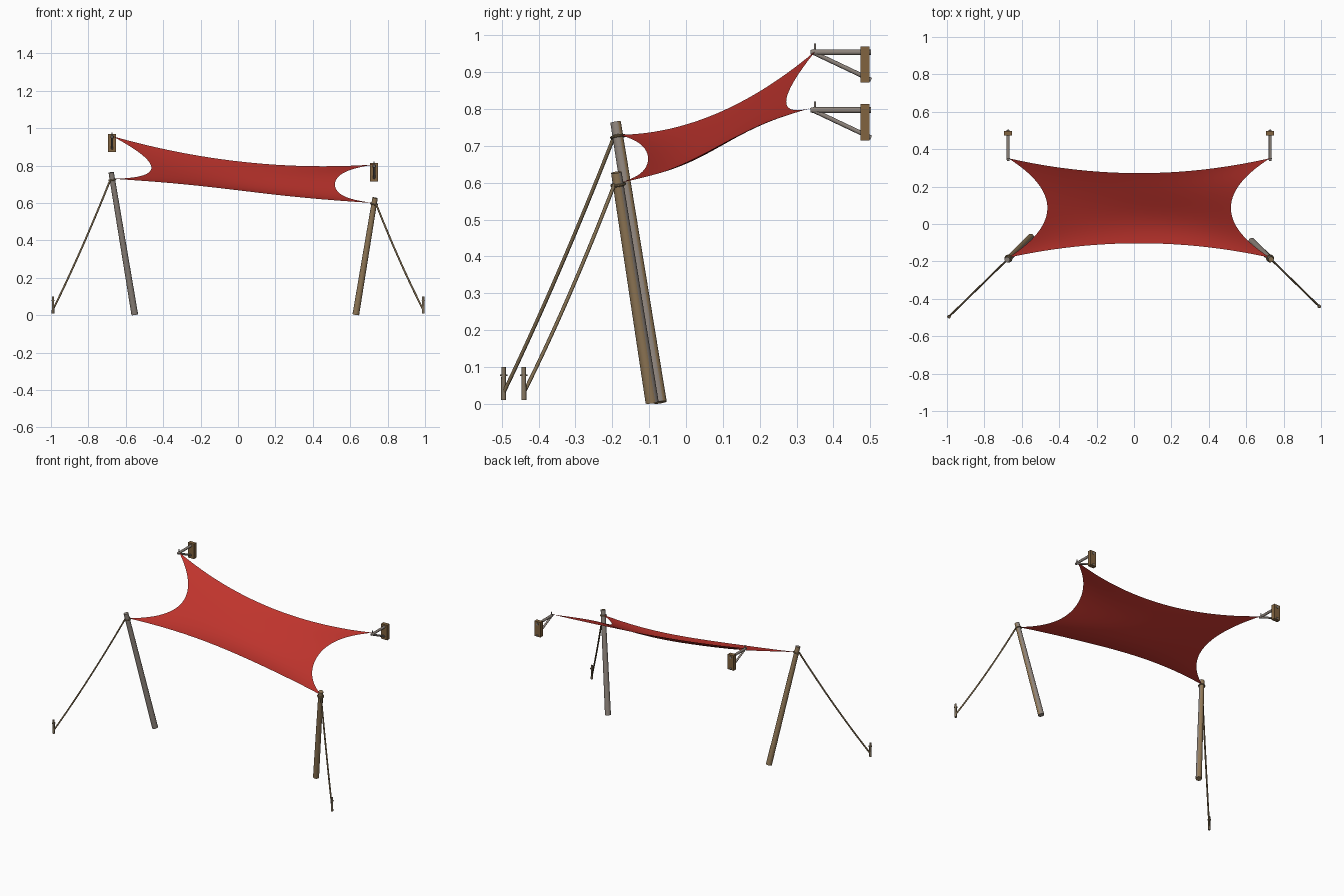
import bpy, bmesh, math
from mathutils import Vector

cube = bpy.data.objects.get("Cube")
if cube:
    bpy.data.objects.remove(cube, do_unlink=True)


def material(name, rgb):
    m = bpy.data.materials.new(name)
    m.use_nodes = True
    m.diffuse_color = (*rgb, 1)
    bsdf = next(n for n in m.node_tree.nodes if n.type == 'BSDF_PRINCIPLED')
    bsdf.inputs["Base Color"].default_value = (*rgb, 1)
    return m


RED = material("red_fabric", (0.52, 0.034, 0.026))
STEEL = material("grey_steel", (0.27, 0.23, 0.20))
WOOD = material("tan_wood", (0.30, 0.20, 0.10))
BROWN = material("brown_plate", (0.22, 0.125, 0.05))
ROPE = material("rope", (0.22, 0.155, 0.08))
STAKE = material("stake_grey_brown", (0.24, 0.185, 0.12))


def smooth(obj):
    bpy.ops.object.select_all(action='DESELECT')
    obj.select_set(True)
    bpy.context.view_layer.objects.active = obj
    bpy.ops.object.shade_smooth_by_angle(angle=math.radians(40))


def rod(name, a, b, r1, r2, mat, sides=16):
    """Tapered cylinder between two points."""
    a, b = Vector(a), Vector(b)
    bpy.ops.mesh.primitive_cone_add(vertices=sides, radius1=r1, radius2=r2,
                                    depth=(b - a).length, location=(a + b) / 2)
    obj = bpy.context.object
    obj.rotation_euler = (b - a).to_track_quat('Z', 'Y').to_euler()
    obj.name = name
    obj.data.materials.append(mat)
    smooth(obj)
    return obj


def weather(obj, mat, facing):
    """Give the side of a rod turned away from a direction a second colour."""
    obj.data.materials.append(mat)
    turn = obj.rotation_euler.to_matrix()
    for face in obj.data.polygons:
        face.material_index = int((turn @ face.normal).dot(facing) < 0)


def box(name, centre, size, mat):
    bpy.ops.mesh.primitive_cube_add(size=1, location=centre)
    obj = bpy.context.object
    obj.scale = size
    obj.name = name
    obj.data.materials.append(mat)


def rope(name, a, b, sag):
    """Slightly sagging round rope."""
    a, b = Vector(a), Vector(b)
    cu = bpy.data.curves.new(name, 'CURVE')
    cu.dimensions = '3D'
    cu.bevel_depth = 0.005
    cu.bevel_resolution = 2
    cu.use_fill_caps = True
    sp = cu.splines.new('POLY')
    n = 16
    sp.points.add(n)
    for i, p in enumerate(sp.points):
        t = i / n
        q = a.lerp(b, t)
        q.z -= sag * 4 * t * (1 - t)
        p.co = (*q, 1)
    obj = bpy.data.objects.new(name, cu)
    bpy.context.collection.objects.link(obj)
    cu.materials.append(ROPE)


# Sail: a patch blended between four inward-curved edges
FR, FL = Vector((-0.673, -0.18, 0.73)), Vector((0.728, -0.18, 0.60))
BR, BL = Vector((-0.673, 0.352, 0.958)), Vector((0.728, 0.352, 0.806))


def edge(a, b, pull, s_curve=0):
    pull = Vector(pull)

    def point(t):
        wave = Vector((0, 0, -s_curve * math.sin(2 * math.pi * t)))
        return a.lerp(b, t) + pull * 4 * t * (1 - t) + wave
    return point


front = edge(FR, FL, (0, 0.077, 0), -0.006)
back = edge(BR, BL, (0, -0.08, -0.062))
right = edge(FR, BR, (0.21, 0, -0.055))
left = edge(FL, BL, (-0.21, 0, -0.004), 0.013)


def sail_point(u, v):
    corners = FR.lerp(FL, u).lerp(BR.lerp(BL, u), v)
    return front(u).lerp(back(u), v) + right(v).lerp(left(v), u) - corners


NU, NV = 48, 28
bm = bmesh.new()
grid = [[bm.verts.new(sail_point(i / NU, j / NV)) for j in range(NV + 1)]
        for i in range(NU + 1)]
for i in range(NU):
    for j in range(NV):
        bm.faces.new((grid[i][j], grid[i + 1][j], grid[i + 1][j + 1], grid[i][j + 1]))
mesh = bpy.data.meshes.new("sail")
bm.to_mesh(mesh)
bm.free()
sail = bpy.data.objects.new("sail", mesh)
bpy.context.collection.objects.link(sail)
mesh.materials.append(RED)
smooth(sail)

# Leaning two-tone poles with rope collar, guy rope and ground stake
FACING = Vector((0.5, -0.87, 0))
poles = [
    ("right", (-0.552, -0.07, 0.004), (-0.678, -0.191, 0.764), STEEL, WOOD,
     (-0.989, -0.495), FR.z),
    ("left", (0.63, -0.092, 0.004), (0.733, -0.189, 0.628), WOOD, STEEL,
     (0.99, -0.44), FL.z),
]
for side, base, top, mat, rear, (sx, sy), height in poles:
    base, top = Vector(base), Vector(top)
    weather(rod(side + "_pole", base, top, 0.018, 0.0145, mat, 20), rear, FACING)
    axis = (top - base).normalized()
    grip = base + axis * ((height - 0.005 - base.z) / axis.z)
    bpy.ops.mesh.primitive_torus_add(major_radius=0.0175, minor_radius=0.004,
                                     major_segments=24, minor_segments=8, location=grip,
                                     rotation=axis.to_track_quat('Z', 'Y').to_euler())
    collar = bpy.context.object
    collar.name = side + "_collar"
    collar.data.materials.append(ROPE)
    smooth(collar)
    out = (Vector((sx, sy, 0)) - Vector((grip.x, grip.y, 0))).normalized()
    rope(side + "_guy_rope", grip + out * 0.015, (sx, sy, 0.03), 0.018)
    rod(side + "_stake", (sx, sy, 0.01), (sx, sy, 0.10), 0.007, 0.006, STAKE, 12)
    rod(side + "_stake_collar", (sx, sy, 0.075), (sx, sy, 0.080), 0.010, 0.010, STAKE, 12)

# Wall brackets: backing plate, arm, brace, end fitting and pin
for side, x, z in (("right", BR.x, 0.954), ("left", BL.x, 0.797)):
    box(side + "_wall_plate", (x, 0.486, z - 0.033), (0.043, 0.025, 0.098), BROWN)
    rod(side + "_arm", (x, 0.345, z), (x, 0.502, z), 0.008, 0.008, STEEL)
    rod(side + "_brace", (x, 0.352, z - 0.004), (x, 0.502, z - 0.075), 0.006, 0.006, STEEL, 12)
    rod(side + "_end_fitting", (x, 0.338, z), (x, 0.352, z), 0.006, 0.010, STEEL, 12)
    rod(side + "_pin", (x, 0.35, z - 0.008), (x, 0.35, z + 0.024), 0.003, 0.003, STEEL, 10)
